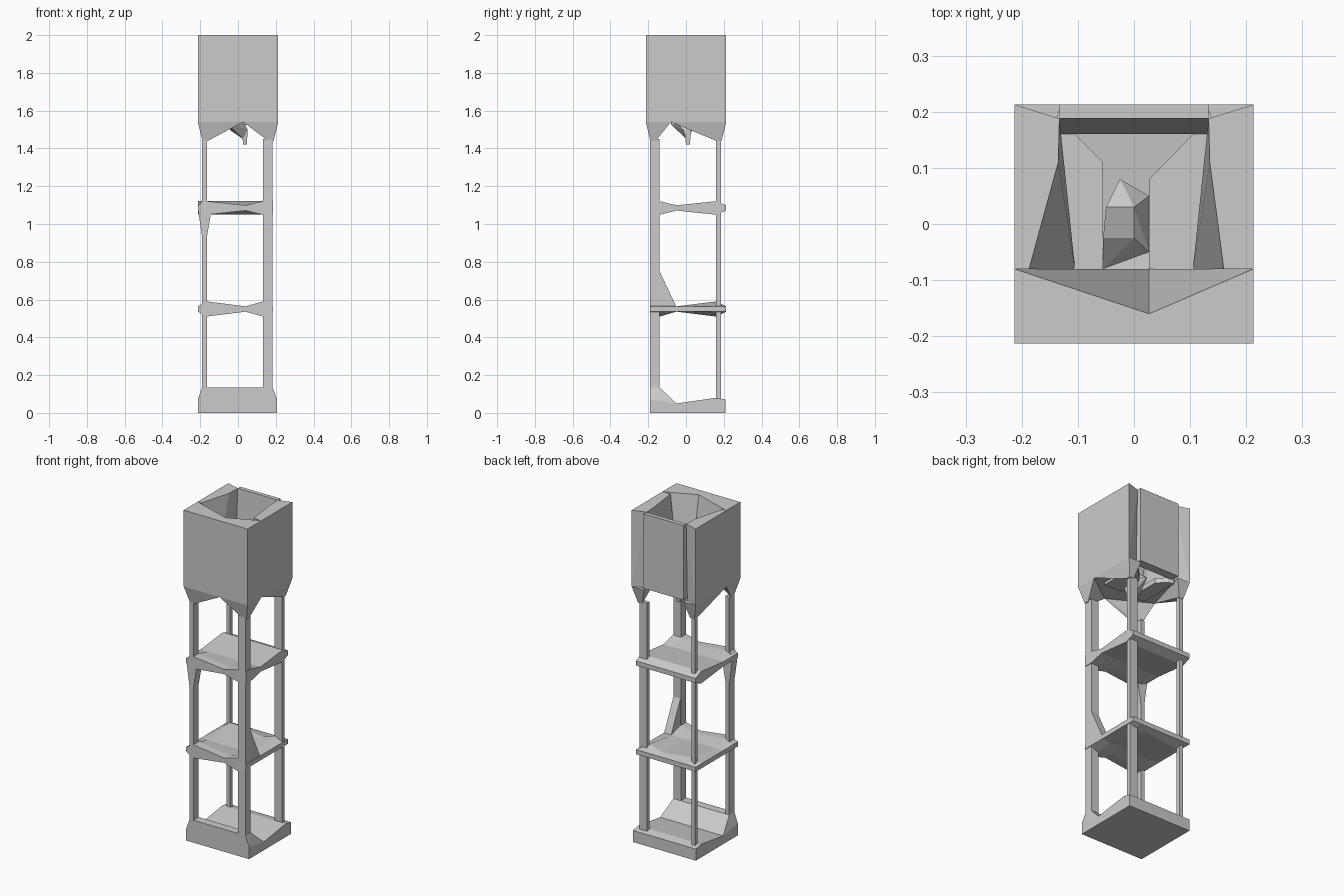
import bpy, bmesh

if "Cube" in bpy.data.objects:
    bpy.data.objects.remove(bpy.data.objects["Cube"])


def finish(name, bm):
    bmesh.ops.recalc_face_normals(bm, faces=bm.faces)
    me = bpy.data.meshes.new(name)
    bm.to_mesh(me)
    bm.free()
    ob = bpy.data.objects.new(name, me)
    bpy.context.collection.objects.link(ob)
    return ob


def hull(name, pts):
    bm = bmesh.new()
    for p in pts:
        bm.verts.new(p)
    r = bmesh.ops.convex_hull(bm, input=bm.verts)
    junk = {g for k in ("geom_interior", "geom_unused") for g in r[k]
            if isinstance(g, bmesh.types.BMVert)}
    bmesh.ops.delete(bm, geom=list(junk), context='VERTS')
    bmesh.ops.dissolve_limit(bm, angle_limit=0.01, verts=bm.verts, edges=bm.edges)
    return finish(name, bm)


def loft(name, low, z0, high, z1):
    return hull(name, [(x, y, z0) for x, y in low] + [(x, y, z1) for x, y in high])


def rect(x0, x1, y0, y1):
    return [(x0, y0), (x1, y0), (x1, y1), (x0, y1)]


def shelf(name, z, xs, ys, half):
    # slab whose thickness varies over a coarse grid
    bm = bmesh.new()
    nx, ny = len(xs), len(ys)
    top, bot = ([[bm.verts.new((x, y, z + s * half(i, j))) for j, y in enumerate(ys)]
                 for i, x in enumerate(xs)] for s in (1, -1))
    for i in range(nx - 1):
        for j in range(ny - 1):
            for g in (top, bot):
                bm.faces.new((g[i][j], g[i + 1][j], g[i + 1][j + 1], g[i][j + 1]))
    rim = ([(i, 0) for i in range(nx)] + [(nx - 1, j) for j in range(1, ny)]
           + [(i, ny - 1) for i in range(nx - 2, -1, -1)]
           + [(0, j) for j in range(ny - 2, 0, -1)])
    for (a, b), (c, d) in zip(rim, rim[1:] + rim[:1]):
        bm.faces.new((top[a][b], top[c][d], bot[c][d], bot[a][b]))
    return finish(name, bm)


# Base: front kerb and tilted floor slab
hull("base_kerb", [(x, y, z) for x in (-.213, .207)
                   for y, z in ((-.19, 0), (-.19, .07), (-.05, 0), (-.05, .05))]
     + [(x, y, .135) for x in (-.19, .183) for y in (-.19, -.14)])
hull("base_slab", [(x, y, z) for x in (-.213, .207)
                   for y, z in ((-.05, 0), (-.05, .05), (.16, .08), (.21, .07), (.21, 0))])

# Posts
for name, r in (("front_right_post", (.132, .182, -.19, -.14)),
                ("front_left_post", (-.19, -.165, -.19, -.14)),
                ("back_right_post", (.132, .182, .16, .185)),
                ("back_left_post", (-.19, -.165, .16, .185))):
    loft(name, rect(*r), .05, rect(*r), 1.45)

# Shelves
xs, ys = (-.213, -.165, .04, .132, .185), (-.19, -.14, -.05, .16, .212)


def half_low(i, j):
    return .04 if i in (1, 3) and j in (0, 1, 3) else .014


def half_high(i, j):
    if j == 3:
        return .036
    return .036 if i in (1, 3, 4) and j in (0, 1) else .014


shelf("lower_shelf", .55, xs, ys, half_low)
shelf("upper_shelf", 1.085, xs, ys, half_high)

# Braces on the front posts
hull("right_brace", [(x, y, z) for x in (.135, .182)
                     for y, z in ((-.14, .75), (-.14, .54), (-.05, .56), (-.05, .54))])
loft("left_brace", rect(-.19, -.165, -.19, -.14), .93,
     rect(-.213, -.137, -.19, -.14), 1.09)
loft("left_brace_cap", rect(-.213, -.137, -.19, -.14), 1.09,
     rect(-.19, -.16, -.19, -.14), 1.12)

# Box walls
B, Z0, Z1 = .213, 1.54, 2.0
for side, e in (("left", -B), ("right", B)):
    loft("front_wall_" + side,
         [(e, -B), (.027, -B), (.027, -.08), (e, -.08)], Z0,
         [(e, -B), (.027, -B), (.027, -.16), (e, -.08)], Z1)
    s = -1 if e < 0 else 1
    inner = .187 if s < 0 else .16
    loft(side + "_wall",
         [(e, -.08), (s * .105, -.08), (s * .135, .18), (e, .213)], Z0,
         [(e, -.08), (s * inner, -.08), (s * .135, .11), (s * .133, .188), (e, .213)], Z1)
loft("back_panel", rect(-.133, .133, .16, .213), Z0 + .01,
     rect(-.133, .133, .188, .213), Z1)

# Pointed corner brackets under the box
for name, sx, sy, mx, my in (("front_left", -1, -1, .027, -.08),
                             ("front_right", 1, -1, .027, -.08),
                             ("back_left", -1, 1, -.13, -.08),
                             ("back_right", 1, 1, .13, -.08)):
    x, y = sx * B, sy * B
    loft(name + "_bracket",
         [(sx * .188, sy * .188), (sx * .16, sy * .188), (sx * .188, sy * .16)], 1.44,
         [(x, y), (mx, y), (x, my)], Z0)

# Box floor with a central hole
loft_floor = (("floor_left", [(-.14, .17), (-.105, .16), (-.055, .11), (-.055, -.08), (-.14, -.08)]),
              ("floor_right", [(.14, .17), (.105, .16), (.027, .08), (.027, -.08), (.14, -.08)]))
for name, p in loft_floor:
    loft(name, p, 1.525, p, 1.555)

# Faceted lump hanging through the floor
hull("hanging_lump", [(-.05, .03, 1.6), (0, .03, 1.6), (-.025, .08, 1.56), (-.055, -.025, 1.58),
                      (0, -.025, 1.58), (.027, .05, 1.55), (.027, -.05, 1.55),
                      (-.055, -.08, 1.53), (-.04, 0, 1.495), (.05, -.02, 1.5), (.05, .03, 1.5),
                      (.027, 0, 1.45)])
loft("hanging_tip", rect(.027, .048, 0, .02), 1.42, rect(.02, .05, -.01, .028), 1.5)
